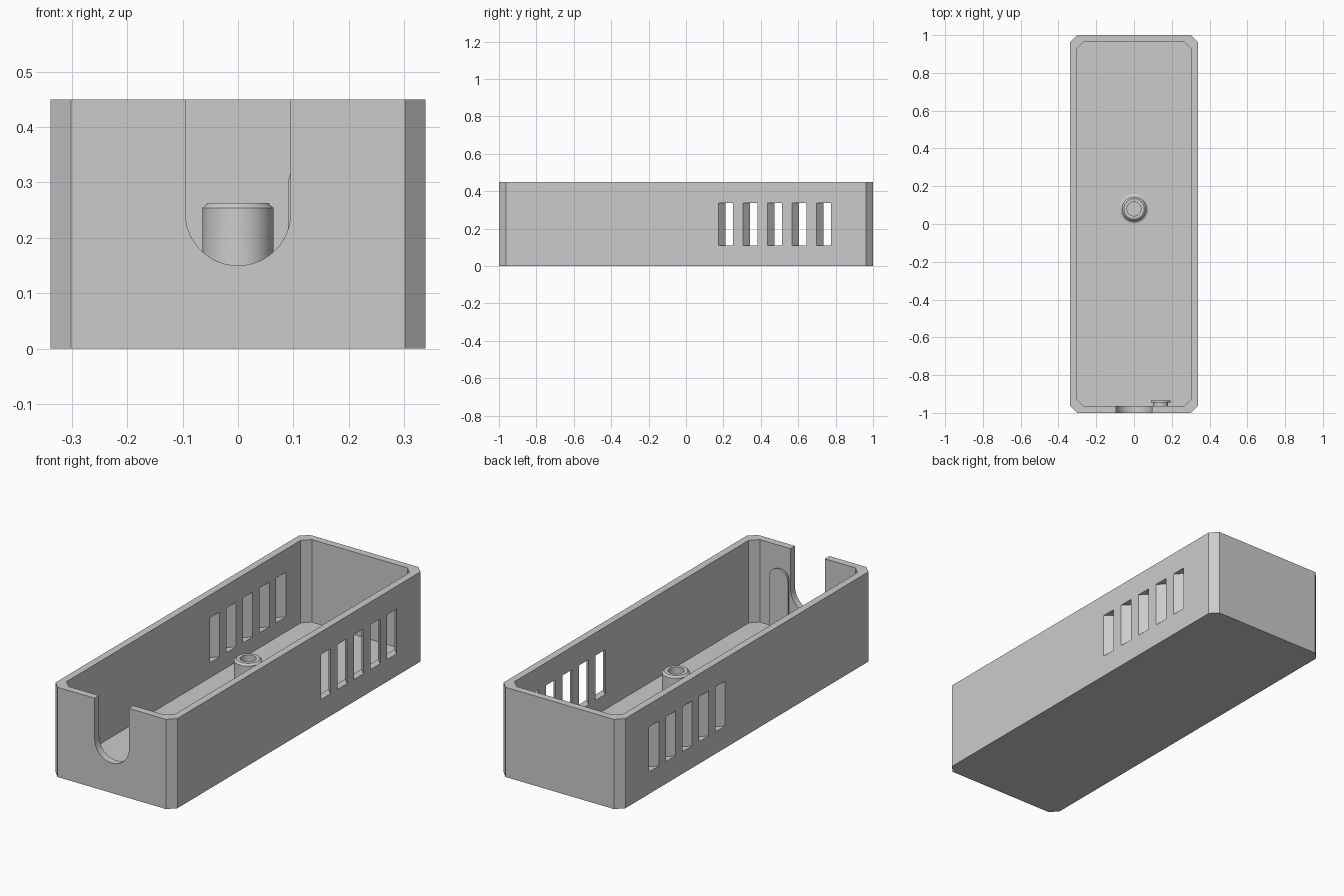
import bpy, bmesh, math
from mathutils import Vector

cube = bpy.data.objects.get("Cube")
if cube:
    bpy.data.objects.remove(cube, do_unlink=True)

grey = bpy.data.materials.new("plain grey")
grey.use_nodes = True
colour = (0.6, 0.6, 0.6, 1)
grey.diffuse_color = colour
grey.node_tree.nodes["Principled BSDF"].inputs["Base Color"].default_value = colour

HALF_X, HEIGHT, WALL = 0.338, 0.45, 0.036


def finish(name, bm):
    bmesh.ops.recalc_face_normals(bm, faces=bm.faces)
    mesh = bpy.data.meshes.new(name)
    bm.to_mesh(mesh)
    bm.free()
    mesh.materials.append(grey)
    obj = bpy.data.objects.new(name, mesh)
    bpy.context.collection.objects.link(obj)
    return obj


def prism(name, outline, low, high, axis="z"):
    """Extrude a flat outline along z (xy outline) or y (xz outline)."""
    place = (lambda a, b: (a, b, low)) if axis == "z" else (lambda a, b: (a, low, b))
    move = Vector((0, 0, high - low)) if axis == "z" else Vector((0, high - low, 0))
    bm = bmesh.new()
    face = bm.faces.new([bm.verts.new(place(a, b)) for a, b in outline])
    new = bmesh.ops.extrude_face_region(bm, geom=[face])["geom"]
    bmesh.ops.translate(bm, vec=move, verts=[v for v in new if isinstance(v, bmesh.types.BMVert)])
    return finish(name, bm)


def chamfered(x, y, c):
    return [(x, c - y), (x, y - c), (x - c, y), (c - x, y),
            (-x, y - c), (-x, c - y), (c - x, -y), (x - c, -y)]


def arch(centre, radius, bottom, spring, steps=24, flip=False):
    """Outline with one round end; flip puts the round end at the bottom."""
    s = -1 if flip else 1
    arc = [(centre + radius * math.cos(math.pi * i / steps),
            spring + s * radius * math.sin(math.pi * i / steps)) for i in range(steps + 1)]
    return [(centre + radius, bottom)] + arc + [(centre - radius, bottom)]


def lathe(name, profile, centre, steps=48):
    bm = bmesh.new()
    verts = [bm.verts.new((r, 0, z)) for r, z in profile]
    edges = [bm.edges.new(pair) for pair in zip(verts, verts[1:])]
    bmesh.ops.spin(bm, geom=verts + edges, cent=(0, 0, 0), axis=(0, 0, 1),
                   angle=math.tau, steps=steps)
    bmesh.ops.remove_doubles(bm, verts=bm.verts, dist=1e-5)
    bmesh.ops.translate(bm, vec=centre, verts=bm.verts)
    return finish(name, bm)


# Tray: chamfered block, then hollowed and pierced
tray = prism("tray", chamfered(HALF_X, 1, 0.037), 0, HEIGHT)
cutters = [
    prism("cavity_cutter", chamfered(HALF_X - WALL, 1 - WALL, 0.037), WALL, HEIGHT + 0.1),
    prism("cable_notch_cutter", arch(0, 0.095, HEIGHT + 0.1, 0.245, flip=True), -1.1, -0.93, "y"),
]

# Five slanted vent slots in each long wall
SLOT, PITCH, EXTRA = 0.076, 0.131, 0.012
for side in (-1, 1):
    for i in range(5):
        start = 0.174 + PITCH * i
        outer, inner = start - EXTRA, start + WALL + EXTRA
        x_out, x_in = side * (HALF_X + EXTRA), side * (HALF_X - WALL - EXTRA)
        cutters.append(prism("vent_cutter", [(x_out, outer), (x_out, outer + SLOT),
                                             (x_in, inner + SLOT), (x_in, inner)], 0.111, 0.336))

for cutter in cutters:
    cutter.hide_render = True
    mod = tray.modifiers.new(cutter.name, "BOOLEAN")
    mod.operation, mod.solver, mod.object = "DIFFERENCE", "EXACT", cutter

# Bake the cuts and drop the cutters
bpy.context.view_layer.update()
baked = bpy.data.meshes.new_from_object(
    tray.evaluated_get(bpy.context.evaluated_depsgraph_get()))
tray.modifiers.clear()
tray.data = baked
for cutter in cutters:
    bpy.data.objects.remove(cutter, do_unlink=True)

# Hollow screw post with a flared foot and a bevelled rim
foot = [(0.064 + 0.016 * (1 - math.sin(a)), WALL + 0.016 * (1 - math.cos(a)))
        for a in (math.pi / 2 * i / 6 for i in range(7))]
post = lathe("screw_post", [(0.08, WALL - 0.004)] + foot +
             [(0.064, 0.254), (0.054, 0.263), (0.037, 0.263), (0.037, 0.06), (0, 0.06)],
             (0, 0.08, 0))

# Round-topped clip beside the notch: narrow stem with a wider cap
stem = prism("clip_stem", arch(0.142, 0.038, WALL - 0.004, 0.295), -0.97, -0.943, "y")
cap = prism("clip_cap", arch(0.142, 0.052, WALL - 0.004, 0.295), -0.945, -0.935, "y")

# Smooth the round surfaces, keep the edges crisp
bpy.ops.object.select_all(action="DESELECT")
for obj in (tray, post, stem, cap):
    obj.select_set(True)
bpy.context.view_layer.objects.active = tray
bpy.ops.object.shade_smooth_by_angle(angle=math.radians(25))
